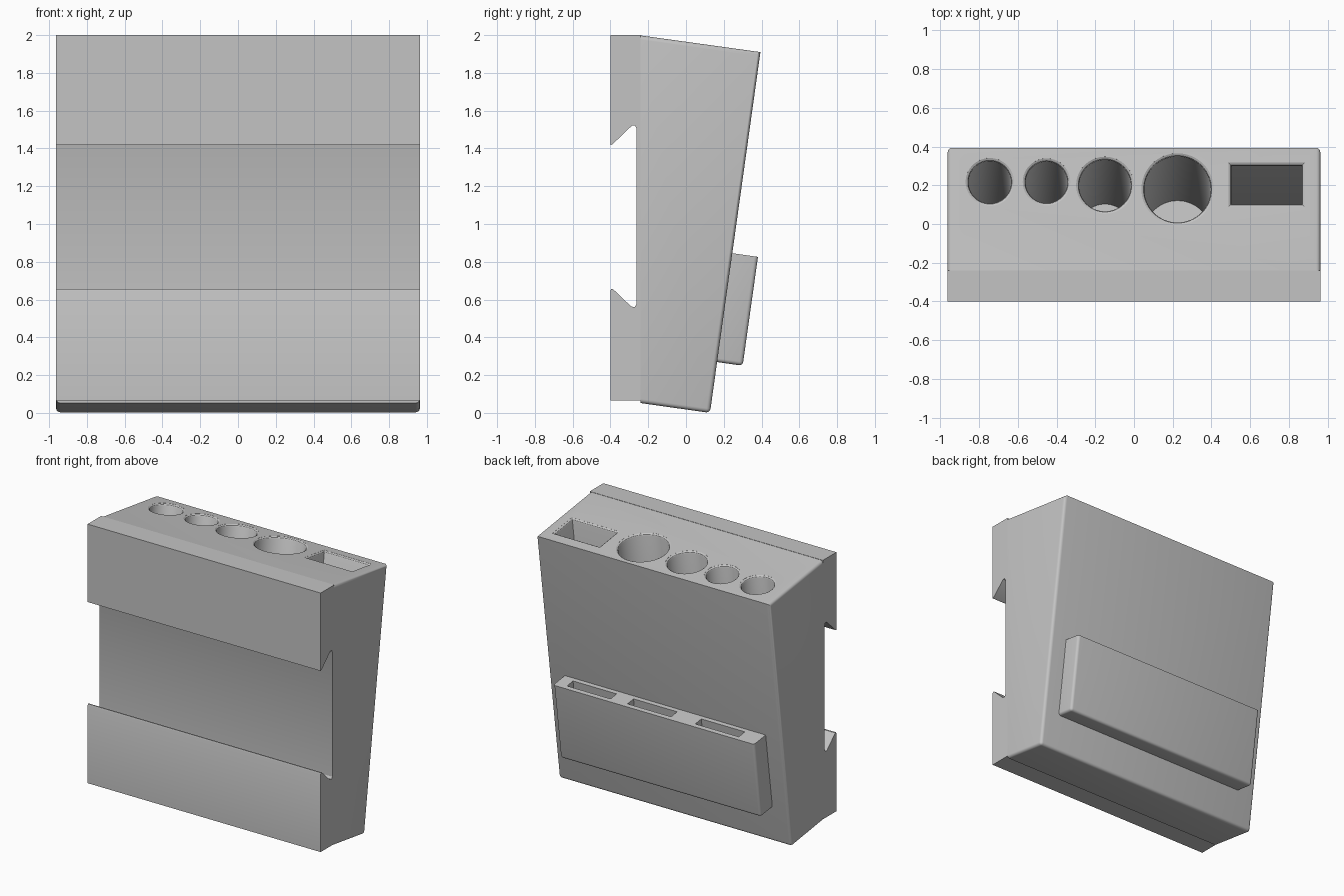
import bpy, bmesh, math
from mathutils import Matrix

if "Cube" in bpy.data.objects:
    bpy.data.objects.remove(bpy.data.objects["Cube"], do_unlink=True)

TILT = math.radians(8)
HALF = 0.963

grey = bpy.data.materials.new("light grey plastic")
grey.use_nodes = True
colour = (0.55, 0.55, 0.55, 1)
grey.diffuse_color = colour
grey.node_tree.nodes["Principled BSDF"].inputs["Base Color"].default_value = colour


def finish(name, bm):
    bmesh.ops.recalc_face_normals(bm, faces=bm.faces)
    mesh = bpy.data.meshes.new(name)
    bm.to_mesh(mesh)
    bm.free()
    mesh.materials.append(grey)
    ob = bpy.data.objects.new(name, mesh)
    bpy.context.collection.objects.link(ob)
    return ob


def extrude_profile(name, points, half, radius=0, rounded=None):
    """Extrude a side profile (y, z) along x and round the chosen edges."""
    bm = bmesh.new()
    face = bm.faces.new([bm.verts.new((-half, y, z)) for y, z in points])
    out = bmesh.ops.extrude_face_region(bm, geom=[face])
    moved = [v for v in out["geom"] if isinstance(v, bmesh.types.BMVert)]
    bmesh.ops.translate(bm, verts=moved, vec=(2 * half, 0, 0))
    if radius:
        edges = [e for e in bm.edges if rounded(e)]
        bmesh.ops.bevel(bm, geom=edges, offset=radius, segments=4,
                        profile=0.5, affect='EDGES')
    return finish(name, bm)


def circle(radius):
    return lambda grow: [((radius + grow) * math.cos(a), (radius + grow) * math.sin(a))
                         for a in (math.tau * i / 64 for i in range(64))]


def rectangle(hx, hy):
    return lambda grow: [(sx * (hx + grow), sy * (hy + grow))
                         for sx, sy in ((-1, -1), (1, -1), (1, 1), (-1, 1))]


def pocket_cutter(section, x, y, z, depth, flare):
    """Tilted cutter with a flared mouth that softens the rim."""
    bm = bmesh.new()
    levels = [(-depth, 0), (-flare, 0), (-flare * 0.4, flare * 0.3),
              (0, flare), (0.06, flare)] if flare else [(-depth, 0), (0.06, 0)]
    rings = [[bm.verts.new((px, py, h)) for px, py in section(grow)] for h, grow in levels]
    for low, high in zip(rings, rings[1:]):
        for i in range(len(low)):
            j = (i + 1) % len(low)
            bm.faces.new((low[i], low[j], high[j], high[i]))
    bm.faces.new(rings[0][::-1])
    bm.faces.new(rings[-1])
    bm.transform(Matrix.Translation((x, y, z)) @ Matrix.Rotation(-TILT, 4, 'X'))
    ob = finish("pocket_cutter", bm)
    ob.hide_render = True
    return ob


def cut(ob, cutters):
    bpy.context.view_layer.objects.active = ob
    for cutter in cutters:
        mod = ob.modifiers.new("pocket", 'BOOLEAN')
        mod.operation, mod.solver, mod.object = 'DIFFERENCE', 'EXACT', cutter
        bpy.ops.object.modifier_apply(modifier=mod.name)
        bpy.data.objects.remove(cutter, do_unlink=True)


def is_cross(e):
    return abs(e.verts[0].co.x - e.verts[1].co.x) > 0.1


# Tilted holder body, rounded except at the back seam and the top rear edge
def body_edges(e):
    ys = [v.co.y for v in e.verts]
    zs = [v.co.z for v in e.verts]
    return max(ys) > -0.2 and not (is_cross(e) and min(zs) > 1)


body = extrude_profile("holder_body", [(-0.24, 1.998), (0.394, 1.91), (0.127, 0), (-0.24, 0.052)],
                       HALF, 0.022, body_edges)

# Tool pockets in the sloping top
pockets = [(circle(0.11), -0.745, 0.217), (circle(0.108), -0.452, 0.217),
           (circle(0.134), -0.15, 0.2), (circle(0.172), 0.225, 0.18),
           (rectangle(0.182, 0.1), 0.685, 0.203)]
cut(body, [pocket_cutter(s, x, y, 1.998 - (y + 0.24) * math.tan(TILT), 1.65, 0.015)
           for s, x, y in pockets])

# Rear mounting plate with a dovetail rail channel
plate = extrude_profile("mounting_plate", [
    (-0.4, 2), (-0.24, 2), (-0.24, 0.065), (-0.4, 0.065),
    (-0.4, 0.645), (-0.396, 0.656), (-0.386, 0.655), (-0.29, 0.563), (-0.272, 0.56), (-0.262, 0.575),
    (-0.262, 1.505), (-0.27, 1.523), (-0.287, 1.52), (-0.389, 1.422), (-0.4, 1.418)], HALF)


# Small bit box on the sloping face, open at the top
def box_edges(e):
    ys = [v.co.y for v in e.verts]
    zs = [v.co.z for v in e.verts]
    return min(zs) < 0.5 and (max(ys) > 0.25)


box = extrude_profile("bit_box", [(0.225, 0.848), (0.381, 0.826), (0.3, 0.25), (0.144, 0.272)],
                      0.83, 0.02, box_edges)
cut(box, [pocket_cutter(rectangle(0.18, 0.036), x, 0.312, 0.836, 0.5, 0)
          for x in (0.56, 0.06, -0.5)])

# Smooth the rounded edges and bores, keep the corners crisp
for ob in (body, plate, box):
    bpy.ops.object.select_all(action='DESELECT')
    ob.select_set(True)
    bpy.context.view_layer.objects.active = ob
    bpy.ops.object.shade_smooth_by_angle(angle=math.radians(30))
